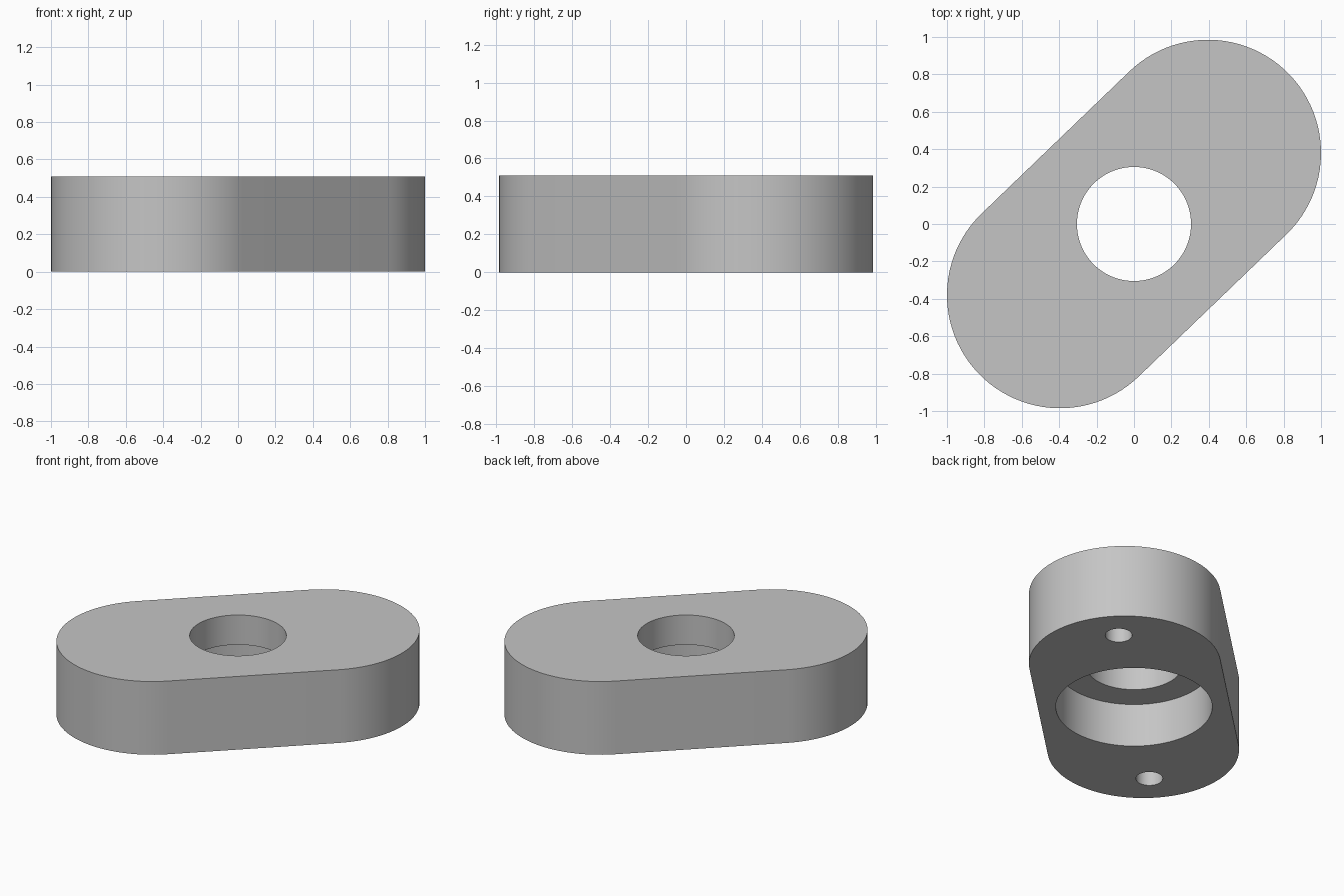
import bpy
import bmesh
import math
from mathutils import Vector

cube = bpy.data.objects.get("Cube")
if cube:
    bpy.data.objects.remove(cube, do_unlink=True)

HEIGHT = 0.51
CAP_RADIUS = 0.605
CAP_CENTRE = Vector((0.395, 0.38, 0))
AXIS = CAP_CENTRE.normalized()
SCREW_OFFSET = 0.91

grey = bpy.data.materials.new("plain grey")
grey.use_nodes = True
colour = (0.56, 0.56, 0.56, 1)
grey.diffuse_color = colour
grey.node_tree.nodes["Principled BSDF"].inputs["Base Color"].default_value = colour


def prism(name, outline, bottom, top):
    """Extrude a flat outline into a solid object."""
    bm = bmesh.new()
    face = bm.faces.new([bm.verts.new((p.x, p.y, bottom)) for p in outline])
    result = bmesh.ops.extrude_face_region(bm, geom=[face])
    verts = [v for v in result["geom"] if isinstance(v, bmesh.types.BMVert)]
    bmesh.ops.translate(bm, verts=verts, vec=(0, 0, top - bottom))
    bmesh.ops.recalc_face_normals(bm, faces=bm.faces)
    mesh = bpy.data.meshes.new(name)
    bm.to_mesh(mesh)
    bm.free()
    mesh.materials.append(grey)
    obj = bpy.data.objects.new(name, mesh)
    bpy.context.collection.objects.link(obj)
    return obj


def arc(centre, radius, start, sweep, steps):
    return [centre + radius * Vector((math.cos(start + sweep * i / steps),
                                      math.sin(start + sweep * i / steps), 0))
            for i in range(steps + 1)]


def circle(centre, radius, steps):
    return arc(centre, radius, 0, math.tau, steps)[:-1]


# Rounded slab, set diagonally
angle = math.atan2(AXIS.y, AXIS.x)
outline = (arc(CAP_CENTRE, CAP_RADIUS, angle - math.pi / 2, math.pi, 48)
           + arc(-CAP_CENTRE, CAP_RADIUS, angle + math.pi / 2, math.pi, 48))
body = prism("mounting_block", outline, 0, HEIGHT)

# Centre bore, wider recess below, and two blind screw holes
origin = Vector((0, 0, 0))
cutters = [
    prism("bore_cutter", circle(origin, 0.305, 96), -0.1, HEIGHT + 0.1),
    prism("recess_cutter", circle(origin, 0.494, 96), -0.1, 0.303),
]
for side in (-1, 1):
    cutters.append(prism("screw_hole_cutter",
                         circle(AXIS * SCREW_OFFSET * side, 0.085, 40), -0.1, 0.35))

bpy.ops.object.select_all(action="DESELECT")
body.select_set(True)
bpy.context.view_layer.objects.active = body
for cutter in cutters:
    cutter.hide_render = True
    mod = body.modifiers.new("cut", "BOOLEAN")
    mod.operation = "DIFFERENCE"
    mod.solver = "EXACT"
    mod.object = cutter
    bpy.ops.object.modifier_apply(modifier=mod.name)
    bpy.data.objects.remove(cutter, do_unlink=True)

bpy.ops.object.shade_smooth_by_angle(angle=math.radians(30))
